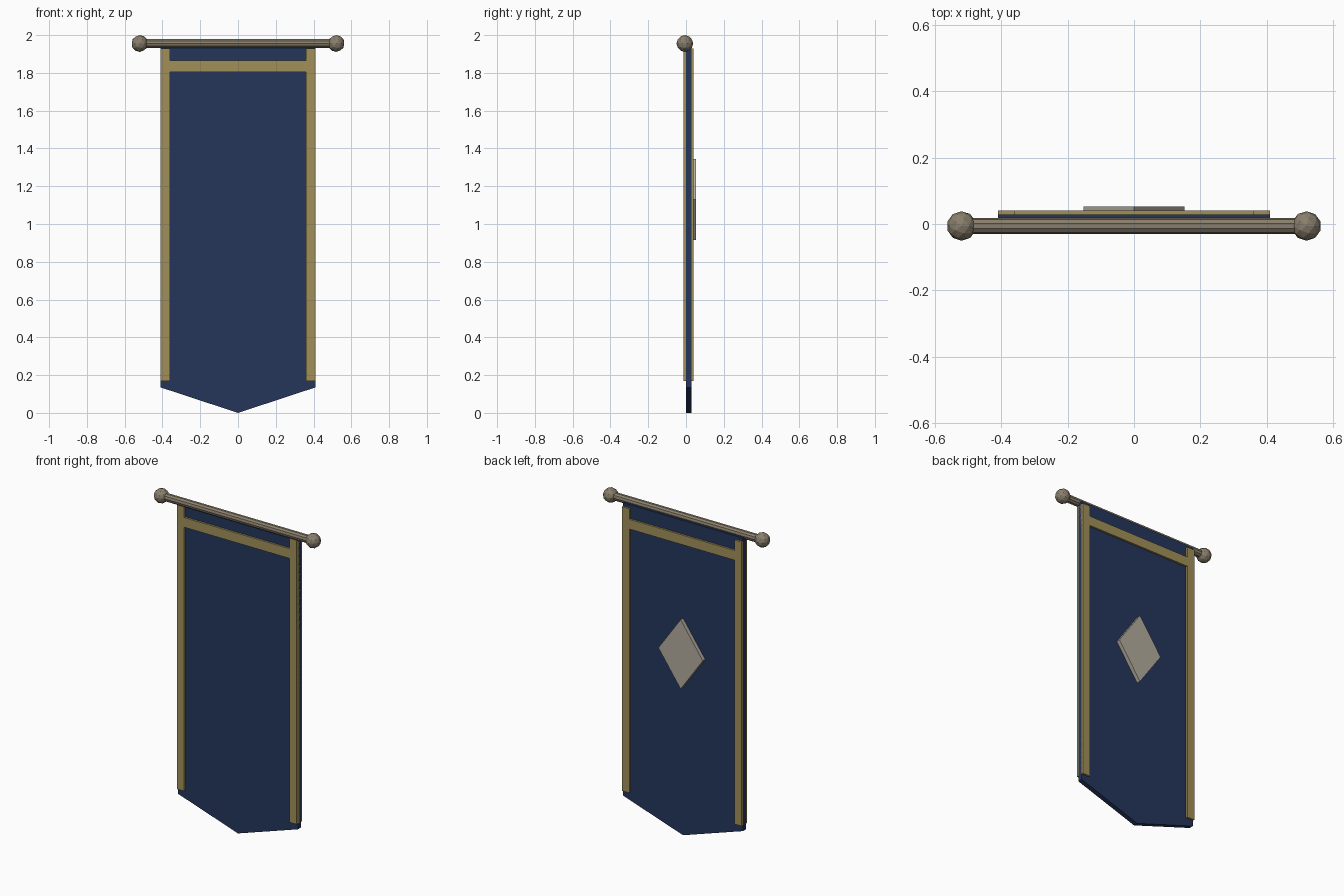
import bpy, bmesh
from math import pi

if "Cube" in bpy.data.objects:
    bpy.data.objects.remove(bpy.data.objects["Cube"])


def material(name, rgb):
    m = bpy.data.materials.new(name)
    m.diffuse_color = (*rgb, 1)
    m.use_nodes = True
    m.node_tree.nodes["Principled BSDF"].inputs["Base Color"].default_value = m.diffuse_color
    return m


blue = material("blue_cloth", (0.018, 0.037, 0.105))
gold = material("gold_trim", (0.36, 0.28, 0.10))
wood = material("wood", (0.25, 0.21, 0.15))
pale = material("pale_cloth", (0.45, 0.41, 0.34))


def slab(name, outline, y0, y1, mat):
    """Extrude an x/z outline from y0 to y1."""
    bm = bmesh.new()
    face = bm.faces.new([bm.verts.new((x, y0, z)) for x, z in outline])
    ext = bmesh.ops.extrude_face_region(bm, geom=[face])
    moved = [v for v in ext["geom"] if isinstance(v, bmesh.types.BMVert)]
    bmesh.ops.translate(bm, verts=moved, vec=(0, y1 - y0, 0))
    bmesh.ops.recalc_face_normals(bm, faces=bm.faces)
    mesh = bpy.data.meshes.new(name)
    bm.to_mesh(mesh)
    bm.free()
    mesh.materials.append(mat)
    obj = bpy.data.objects.new(name, mesh)
    bpy.context.collection.objects.link(obj)
    return obj


def rect(x0, x1, z0, z1):
    return [(x0, z0), (x1, z0), (x1, z1), (x0, z1)]


# Pointed cloth
slab("cloth", [(-0.41, 1.95), (-0.41, 0.135), (0, 0), (0.41, 0.135), (0.41, 1.95)],
     0.0, 0.029, blue)

# Gold trim, showing on both faces of the cloth
for side, s in (("left", -1), ("right", 1)):
    x0, x1 = sorted((s * 0.36, s * 0.41))
    slab(side + "_trim", rect(x0, x1, 0.17, 1.93), -0.012, 0.041, gold)
slab("top_trim", rect(-0.36, 0.36, 1.805, 1.865), -0.012, 0.041, gold)

# Diamond emblem on the back
slab("emblem", [(0, 0.915), (0.152, 1.13), (0, 1.345), (-0.152, 1.13)],
     0.028, 0.053, pale)

# Hanging rod with ball ends
ROD_Y, ROD_Z = -0.006, 1.9555
bpy.ops.mesh.primitive_cylinder_add(vertices=10, radius=0.0245, depth=1.04,
                                    location=(0, ROD_Y, ROD_Z), rotation=(0, pi / 2, 0))
rod = bpy.context.object
rod.name = "rod"
rod.data.materials.append(wood)

for side, s in (("left", -1), ("right", 1)):
    bpy.ops.mesh.primitive_ico_sphere_add(subdivisions=2, radius=0.0445,
                                          location=(s * 0.52, ROD_Y, ROD_Z))
    ball = bpy.context.object
    ball.name = side + "_rod_ball"
    ball.data.materials.append(wood)
